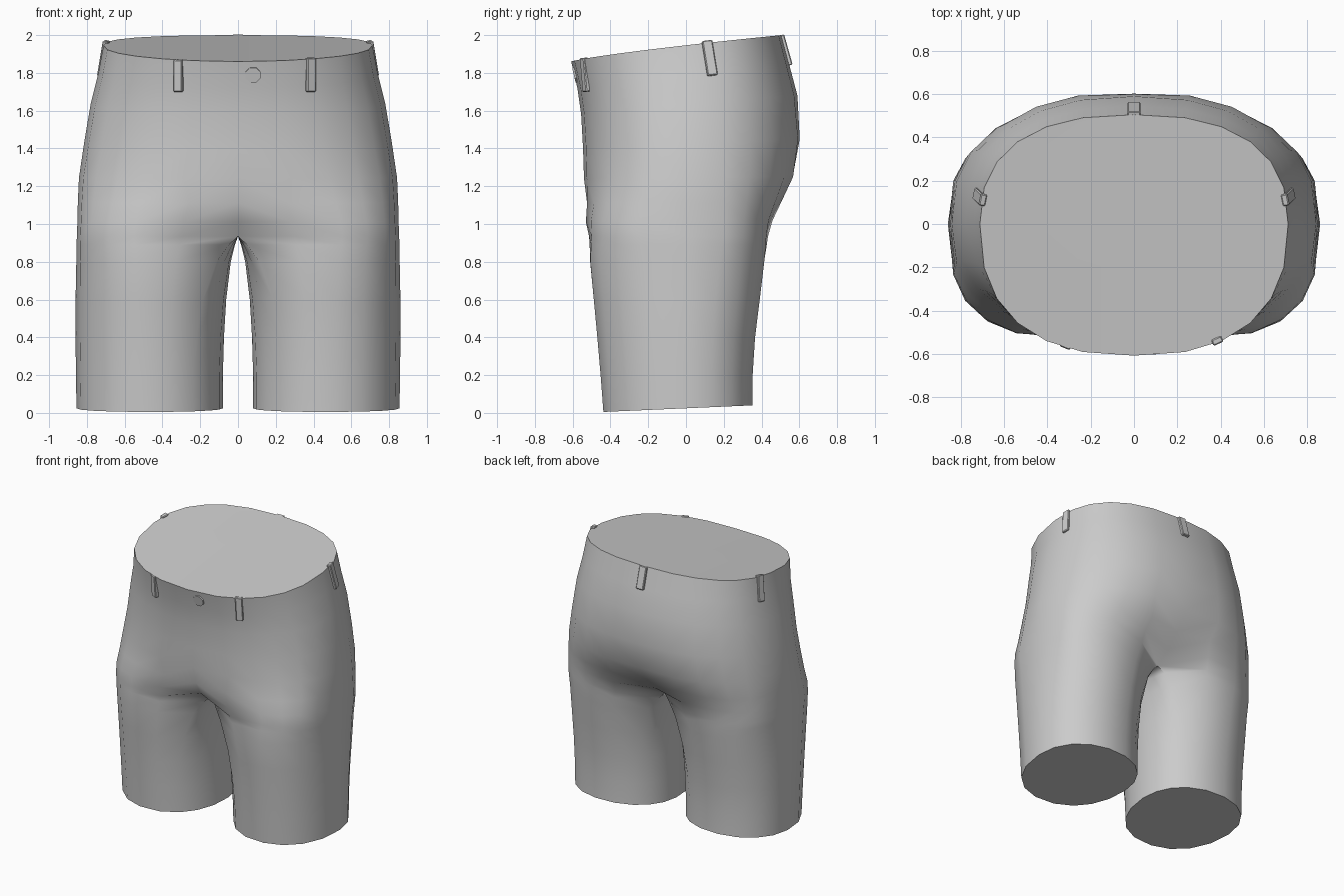
import bpy, bmesh
from math import sin, cos, radians, pi
from mathutils import Vector, Matrix

cube = bpy.data.objects.get("Cube")
if cube:
    bpy.data.objects.remove(cube)

cloth = bpy.data.materials.new("grey_cloth")
cloth.use_nodes = True
cloth.diffuse_color = (0.6, 0.6, 0.6, 1)
cloth.node_tree.nodes["Principled BSDF"].inputs["Base Color"].default_value = (0.6, 0.6, 0.6, 1)

OUTER, INNER = 13, 5      # points on the outside of a leg, and between the legs


def finish(name, bm, angle):
    bmesh.ops.recalc_face_normals(bm, faces=bm.faces)
    mesh = bpy.data.meshes.new(name)
    bm.to_mesh(mesh)
    bm.free()
    mesh.materials.append(cloth)
    ob = bpy.data.objects.new(name, mesh)
    bpy.context.collection.objects.link(ob)
    bpy.ops.object.select_all(action='DESELECT')
    ob.select_set(True)
    bpy.context.view_layer.objects.active = ob
    bpy.ops.object.shade_smooth_by_angle(angle=radians(angle))
    return ob


def oval(a, cx, w, front, back, power):
    """Point on a rounded oval with separate front and back depths."""
    c, s = cos(a), sin(a)
    x = cx + w * abs(c) ** (2 / power) * (1 if c > 0 else -1)
    y = (back if s > 0 else front) * abs(s) ** (2 / power)
    return Vector((x, y, 0))


def hip_arc(front, back, w, dip_f, dip_b, power):
    """Half outline of the hips, drawn in towards the seam."""
    pts = [oval(pi * (i / (OUTER - 1) - 0.5), 0, w, front, back, power) for i in range(OUTER)]
    for i, k in ((0, 1), (1, 0.1)):
        pts[i].y += dip_f * k
        pts[-1 - i].y -= dip_b * k
    pts[0].x = pts[-1].x = 0
    # keep the seam hollow narrow
    if power > 2.6:
        pts[1].x *= .8
        pts[-2].x *= .8
    return pts


# Hips: front height, back height, front, back, half width, seam dips, squareness
hips = [(1.86, 2.00, -.608, .505, .712, 0, 0, 2.45),
        (1.72, 1.85, -.575, .545, .74, 0, 0, 2.4),
        (1.58, 1.68, -.555, .59, .78, 0, 0, 2.35),
        (1.40, 1.45, -.545, .612, .815, 0, .01, 2.35),
        (1.24, 1.25, -.54, .585, .842, 0, .02, 2.5),
        (1.11, 1.12, -.54, .525, .848, .03, .06, 2.8),
        (1.01, 1.02, -.552, .48, .85, .1, .11, 3.1)]
# Legs: height, front, back, half width, roundness
legs = [(.935, -.547, .465, .853, 0),
        (.89, -.54, .455, .855, .2),
        (.80, -.532, .435, .856, .48),
        (.60, -.50, .40, .86, .78),
        (.40, -.475, .37, .86, .93),
        (.20, -.455, .355, .858, 1),
        (.005, -.44, .355, .855, 1)]

bm = bmesh.new()
rings = []
for zf, zb, front, back, w, df, db, power in hips:
    ring = []
    for p in hip_arc(front, back, w, df, db, power):
        t = max(0, (p.y - front) / (back - front))
        p.z = zf + (zb - zf) * t ** 0.8
        ring.append(bm.verts.new(p))
    rings.append(ring)

for z, front, back, w, rnd in legs:
    arc = hip_arc(front, back, w, .22, .21, 3.2)
    a, b = arc[-1], arc[0]
    arc += [a.lerp(b, (i + 1) / (INNER + 1)) for i in range(INNER)]
    ring = []
    for i, p in enumerate(arc):
        if i < OUTER:
            ang = radians(-125 + 250 * i / (OUTER - 1))
        else:
            ang = radians(125 + 110 * (i - OUTER + 1) / (INNER + 1))
        q = oval(ang, (w + .08) / 2, (w - .08) / 2, front, back, 2.15)
        p = p.lerp(q, rnd)
        # the hem rises a little to the back
        p.z = z + (.035 * (p.y - front) / (back - front) if z < .1 else 0)
        ring.append(bm.verts.new(p))
    rings.append(ring)

for up, low in zip(rings, rings[1:]):
    closed = len(up) > OUTER
    n = len(up) if closed else OUTER - 1
    for i in range(n):
        j = (i + 1) % len(up)
        bm.faces.new((up[i], up[j], low[j], low[i]))
# Closed waist and hem
bm.faces.new(rings[0])
bm.faces.new(rings[-1])
shorts = finish("shorts", bm, 50)
mirror = shorts.modifiers.new("mirror", 'MIRROR')
mirror.use_clip = True
mirror.merge_threshold = 0.002


def belt_loop(name, top, bottom, outward, width):
    top, bottom = Vector(top), Vector(bottom)
    up = (top - bottom).normalized()
    side = up.cross(Vector(outward)).normalized()
    out = side.cross(up)
    bm = bmesh.new()
    bmesh.ops.create_cube(bm, size=1)
    bmesh.ops.scale(bm, vec=(width, .03, (top - bottom).length), verts=bm.verts)
    bmesh.ops.bevel(bm, geom=bm.edges[:], offset=.005, segments=1, affect='EDGES')
    frame = Matrix((side, out, up)).transposed().to_4x4()
    frame.translation = (top + bottom) / 2
    bm.transform(frame)
    finish(name, bm, 30)


belt_loop("front_right_belt_loop", (-.315, -.56, 1.87), (-.315, -.545, 1.70), (-.4, -1, 0), .05)
belt_loop("front_left_belt_loop", (.385, -.54, 1.88), (.385, -.525, 1.70), (.45, -1, 0), .05)
for side, s in (("left", 1), ("right", -1)):
    belt_loop(side + "_belt_loop", (s * .697, .11, 1.97), (s * .728, .14, 1.785), (s, .2, 0), .055)
belt_loop("back_belt_loop", (0, .505, 2.0), (0, .55, 1.84), (0, 1, 0), .06)

# Button on the waistband
bm = bmesh.new()
bmesh.ops.create_cone(bm, cap_ends=True, segments=8, radius1=.043, radius2=.043, depth=.016)
bm.transform(Matrix.Translation((.08, -.586, 1.79)) @ Matrix.Rotation(radians(103), 4, 'X')
             @ Matrix.Rotation(radians(22.5), 4, 'Z'))
finish("button", bm, 30)
